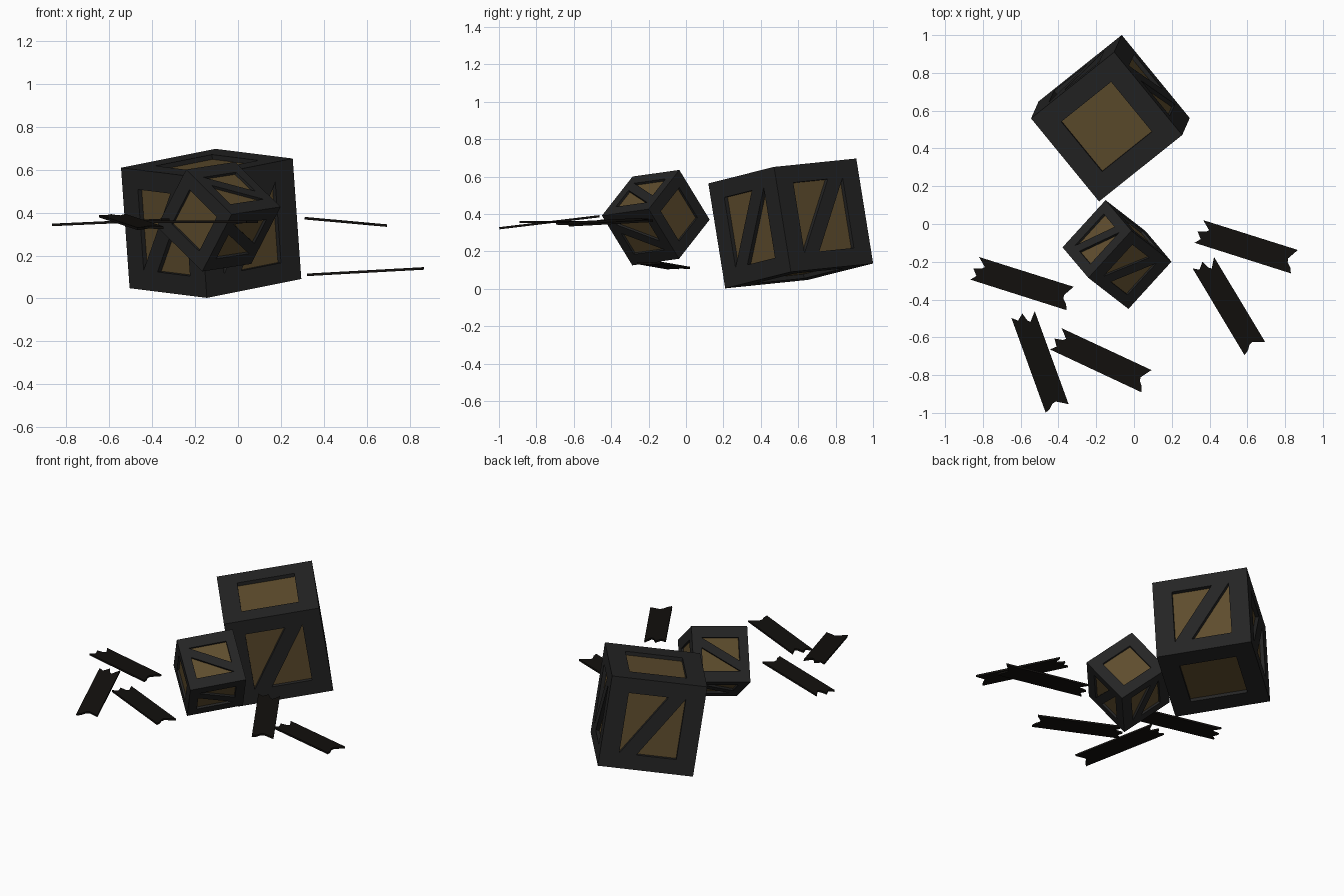
import bpy, bmesh, math
from mathutils import Matrix, Vector

if "Cube" in bpy.data.objects:
    bpy.data.objects.remove(bpy.data.objects["Cube"])


def material(name, color):
    m = bpy.data.materials.new(name)
    m.diffuse_color = (*color, 1)
    m.use_nodes = True
    m.node_tree.nodes["Principled BSDF"].inputs["Base Color"].default_value = m.diffuse_color
    return m


FRAME = material("dark_frame", (0.018, 0.018, 0.018))
PANEL = material("brown_panel", (0.115, 0.075, 0.027))
PLANK = material("charred_wood", (0.006, 0.005, 0.004))


def add_object(name, bm, matrix, mats):
    bmesh.ops.remove_doubles(bm, verts=bm.verts, dist=1e-5)
    bmesh.ops.recalc_face_normals(bm, faces=bm.faces)
    mesh = bpy.data.meshes.new(name)
    bm.to_mesh(mesh)
    bm.free()
    for m in mats:
        mesh.materials.append(m)
    ob = bpy.data.objects.new(name, mesh)
    ob.matrix_world = matrix
    bpy.context.collection.objects.link(ob)
    return ob


def basis(loc, x, z):
    # Orthonormal placement from a rough x axis and an exact z axis
    z = Vector(z).normalized()
    x = Vector(x)
    x = (x - z * x.dot(z)).normalized()
    y = z.cross(x)
    return Matrix.Translation(loc) @ Matrix((x, y, z)).transposed().to_4x4()


# Crate face layouts on a unit square: frame pieces and recessed openings
CORNERS = [(-.5, -.5), (.5, -.5), (.5, .5), (-.5, .5)]


def square_layout():
    inner = [(u * 0.6, v * 0.6) for u, v in CORNERS]
    frame = []
    for i in range(4):
        j = (i + 1) % 4
        frame.append([CORNERS[i], CORNERS[j], inner[j], inner[i]])
    return frame, [inner]


def braced_layout():
    a, b, c = (-.3, -.335), (-.3, .335), (.12, .335)
    d, e, f = [(-u, -v) for u, v in (a, b, c)]
    o0, o1, o2, o3 = CORNERS
    frame = [[o3, o0, a, b], [o2, o3, b, c, d], [o1, o2, d, e],
             [o0, o1, e, f, a], [a, f, d, c]]
    return frame, [[a, c, b], [d, f, e]]


def crate(name, loc, x, z, size, depth=0.04):
    bm = bmesh.new()

    def face(rot, pts, mat):
        f = bm.faces.new([bm.verts.new(rot @ Vector(p) * size) for p in pts])
        f.material_index = mat

    sides = [(Matrix.Rotation(k * math.pi / 2, 3, 'Z'), braced_layout()) for k in range(4)]
    ends = [(Matrix.Rotation(s * math.pi / 2, 3, 'X'), square_layout()) for s in (-1, 1)]
    for rot, (frame, holes) in sides + ends:
        for poly in frame:
            face(rot, [(u, -.5, v) for u, v in poly], 0)
        for hole in holes:
            face(rot, [(u, -.5 + depth, v) for u, v in hole], 1)
            for (u0, v0), (u1, v1) in zip(hole, hole[1:] + hole[:1]):
                face(rot, [(u0, -.5, v0), (u1, -.5, v1),
                           (u1, -.5 + depth, v1), (u0, -.5 + depth, v0)], 0)
    return add_object(name, bm, basis(loc, x, z), [FRAME, PANEL])


crate("large_crate", (-.125, .56, .35), (.44, .35, .10), (-.04, -.09, .56), .57)
crate("small_crate", (-.09, -.1615, .381), (-.134, .165, -.265), (.228, .25, .035), .34)

# Broken planks: one splintered outline, placed five times
OUTLINE = [(-.257, .066), (-.212, .025), (-.225, .012), (-.268, 0), (-.240, -.034),
           (-.265, -.062), (.270, -.063), (.258, -.035), (.236, -.012), (.232, .008),
           (.248, .034), (.268, .066)]


def plank(name, loc, angle, slope_x, slope_y, thick=0.012):
    bm = bmesh.new()
    f = bm.faces.new([bm.verts.new((u, v, -thick / 2)) for u, v in OUTLINE])
    ext = bmesh.ops.extrude_face_region(bm, geom=[f])
    top = [g for g in ext["geom"] if isinstance(g, bmesh.types.BMVert)]
    bmesh.ops.translate(bm, verts=top, vec=(0, 0, thick))
    a = math.radians(angle)
    x = (math.cos(a), math.sin(a), slope_x * math.cos(a) + slope_y * math.sin(a))
    return add_object(name, bm, basis(loc, x, (-slope_x, -slope_y, 1)), [PLANK])


plank("plank_left", (-.595, -.315, .355), -17.5, .045, 0)
plank("plank_front_left", (-.50, -.725, .357), -70, 0, .12)
plank("plank_front", (-.178, -.72, .358), -25, 0, 0)
plank("plank_right", (.592, -.12, .125), -17.5, .055, 0)
plank("plank_front_right", (.50, -.43, .357), -59, -.09, 0)
